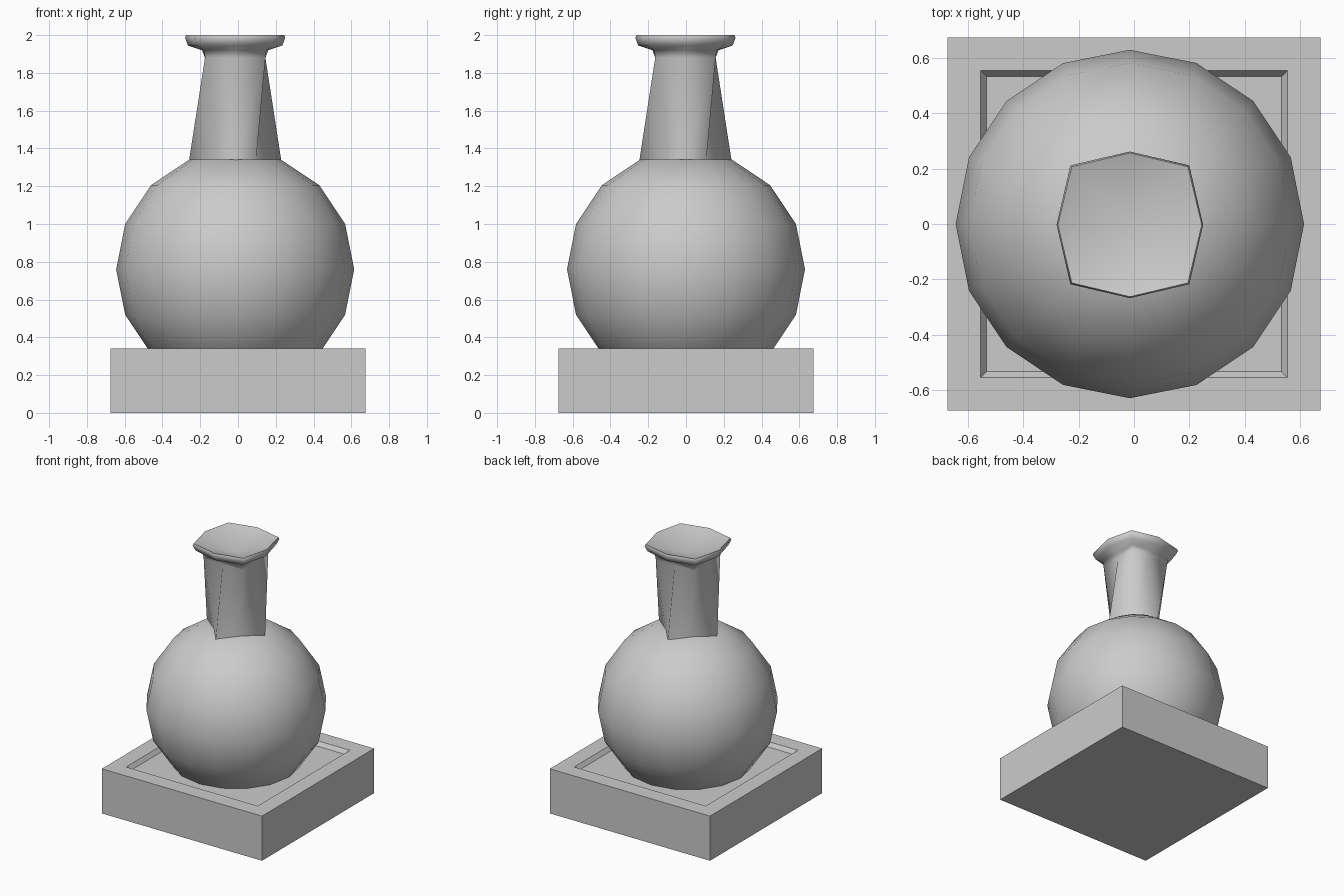
import bpy, bmesh, math

cube = bpy.data.objects.get("Cube")
if cube:
    bpy.data.objects.remove(cube, do_unlink=True)

# One plain grey for the whole piece
stone = bpy.data.materials.new("plain_grey")
stone.use_nodes = True
GREY = (0.6, 0.6, 0.6, 1)
stone.diffuse_color = GREY
stone.node_tree.nodes["Principled BSDF"].inputs["Base Color"].default_value = GREY

CENTRE_X = -0.015


def finish(bm, name, location, angle):
    """Turn a bmesh into a named, smooth-shaded object."""
    bmesh.ops.recalc_face_normals(bm, faces=bm.faces)
    mesh = bpy.data.meshes.new(name)
    bm.to_mesh(mesh)
    bm.free()
    mesh.materials.append(stone)
    obj = bpy.data.objects.new(name, mesh)
    bpy.context.collection.objects.link(obj)
    obj.location = location
    bpy.ops.object.select_all(action="DESELECT")
    obj.select_set(True)
    bpy.context.view_layer.objects.active = obj
    bpy.ops.object.shade_smooth_by_angle(angle=math.radians(angle))
    return obj


# Square plinth with a shallow seat sunk into its top
bm = bmesh.new()
bmesh.ops.create_cube(bm, size=1)
bmesh.ops.scale(bm, vec=(1.35, 1.35, 0.34), verts=bm.verts)
top = max(bm.faces, key=lambda f: f.calc_center_median().z)
bmesh.ops.inset_region(bm, faces=[top], thickness=0.17)
bmesh.ops.inset_region(bm, faces=[top], thickness=0.03, depth=-0.03)
finish(bm, "plinth", (0, 0, 0.17), 30)

# Round body: faceted sphere, cut flat where the neck starts
bm = bmesh.new()
bmesh.ops.create_uvsphere(bm, u_segments=16, v_segments=8, radius=0.63)
pole = max(bm.verts, key=lambda v: v.co.z)
bmesh.ops.dissolve_verts(bm, verts=[pole])
finish(bm, "body", (CENTRE_X, 0, 0.76), 60)

# Neck and lip: rings of eight points (height, side reach, corner offset)
RINGS = [
    (1.33, 0.245, 0.11),
    (1.88, 0.160, 0.160),
    (1.92, 0.175, 0.165),
    (1.945, 0.250, 0.200),
    (1.985, 0.265, 0.215),
    (2.00, 0.260, 0.210),
]
bm = bmesh.new()
loops = []
for z, side, corner in RINGS:
    ring = []
    for i in range(8):
        r = corner * math.sqrt(2) if i % 2 else side
        a = i * math.pi / 4
        ring.append(bm.verts.new((r * math.cos(a), r * math.sin(a), z)))
    loops.append(ring)
for low, high in zip(loops, loops[1:]):
    for i in range(8):
        j = (i + 1) % 8
        bm.faces.new((low[i], low[j], high[j], high[i]))

# Dished mouth closing the top
dip = bm.verts.new((0, 0, 1.91))
for i in range(8):
    bm.faces.new((loops[-1][i], loops[-1][(i + 1) % 8], dip))
finish(bm, "neck", (CENTRE_X, -0.003, 0), 75)
